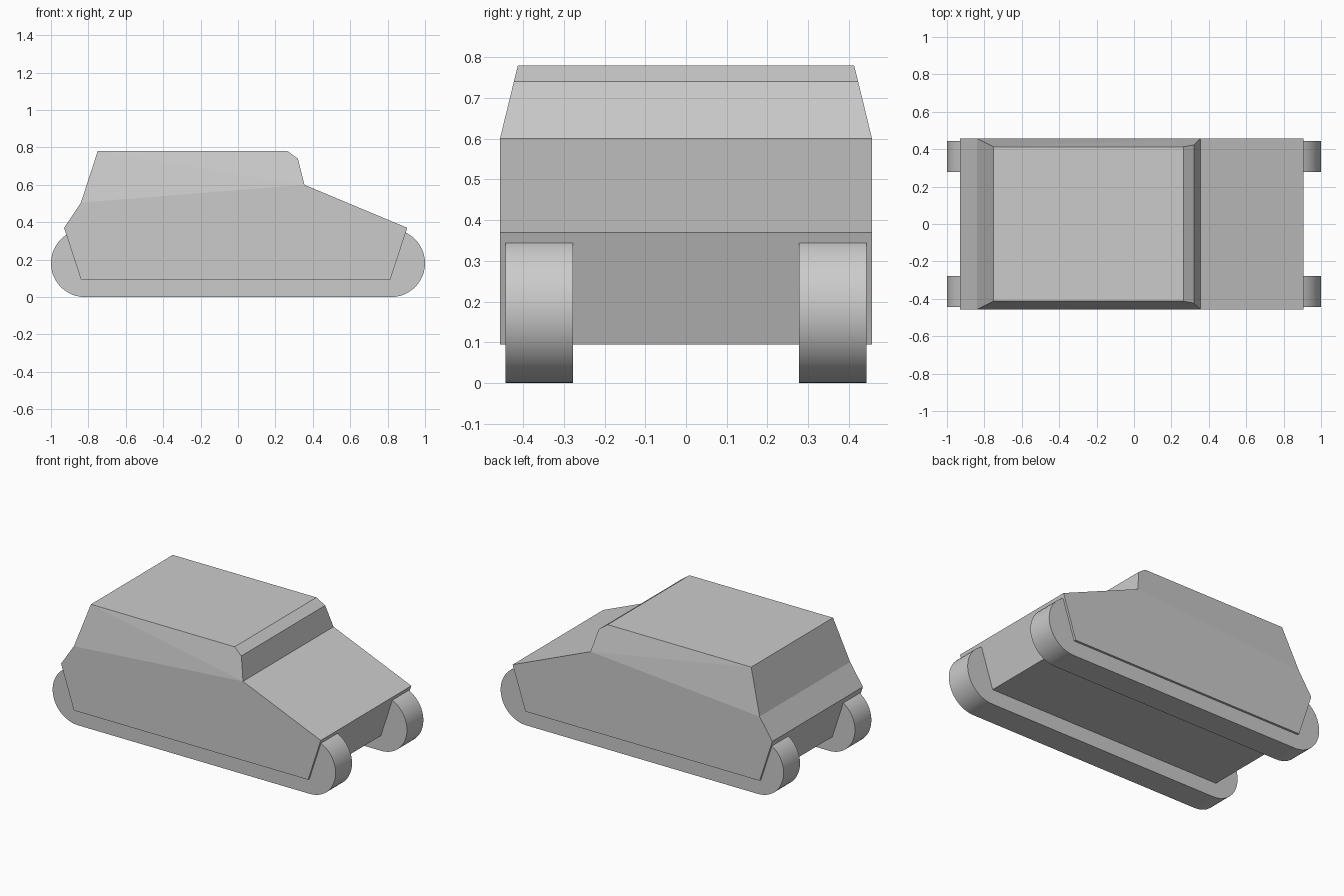
import bpy, bmesh
from math import cos, sin, pi

if "Cube" in bpy.data.objects:
    bpy.data.objects.remove(bpy.data.objects["Cube"])


def make_object(name, bm):
    bmesh.ops.recalc_face_normals(bm, faces=bm.faces[:])
    mesh = bpy.data.meshes.new(name)
    bm.to_mesh(mesh)
    bm.free()
    obj = bpy.data.objects.new(name, mesh)
    bpy.context.collection.objects.link(obj)
    return obj


# Hull and cabin: one side profile (x, z, half width), mirrored and bridged
profile = [
    (-0.84, 0.095, 0.457), (0.815, 0.095, 0.457), (0.905, 0.37, 0.457),
    (0.355, 0.60, 0.457), (0.32, 0.74, 0.423), (0.265, 0.78, 0.413),
    (-0.75, 0.78, 0.413), (-0.84, 0.505, 0.457), (-0.93, 0.37, 0.457),
]
side_faces = [(0, 1, 2, 3, 7, 8), (3, 6, 7), (3, 4, 5, 6)]
bm = bmesh.new()
sides = [[bm.verts.new((x, s * w, z)) for x, z, w in profile] for s in (-1, 1)]
for side in sides:
    for face in side_faces:
        bm.faces.new([side[i] for i in face])
n = len(profile)
for i in range(n):
    j = (i + 1) % n
    bm.faces.new((sides[0][i], sides[0][j], sides[1][j], sides[1][i]))
make_object("hull", bm)


# Tracks: rounded-end slabs running past both ends of the hull
def make_track(name, y0, y1, radius=0.181, centre_x=0.819, steps=24):
    outline = []
    for sign, start in ((1, -pi / 2), (-1, pi / 2)):
        for k in range(steps + 1):
            a = start + pi * k / steps
            outline.append((sign * centre_x + radius * cos(a), radius + radius * sin(a)))
    bm = bmesh.new()
    face = bm.faces.new([bm.verts.new((x, y0, z)) for x, z in outline])
    geom = bmesh.ops.extrude_face_region(bm, geom=[face])["geom"]
    verts = [v for v in geom if isinstance(v, bmesh.types.BMVert)]
    bmesh.ops.translate(bm, verts=verts, vec=(0, y1 - y0, 0))
    if not any(f.normal.length and abs(f.calc_center_median().y - y0) < 1e-5 for f in bm.faces):
        bm.faces.new([v for v in bm.verts if abs(v.co.y - y0) < 1e-5])
    obj = make_object(name, bm)
    bpy.ops.object.select_all(action='DESELECT')
    obj.select_set(True)
    bpy.context.view_layer.objects.active = obj
    bpy.ops.object.shade_smooth_by_angle(angle=0.6)


make_track("front_track", -0.443, -0.277)
make_track("back_track", 0.277, 0.443)
